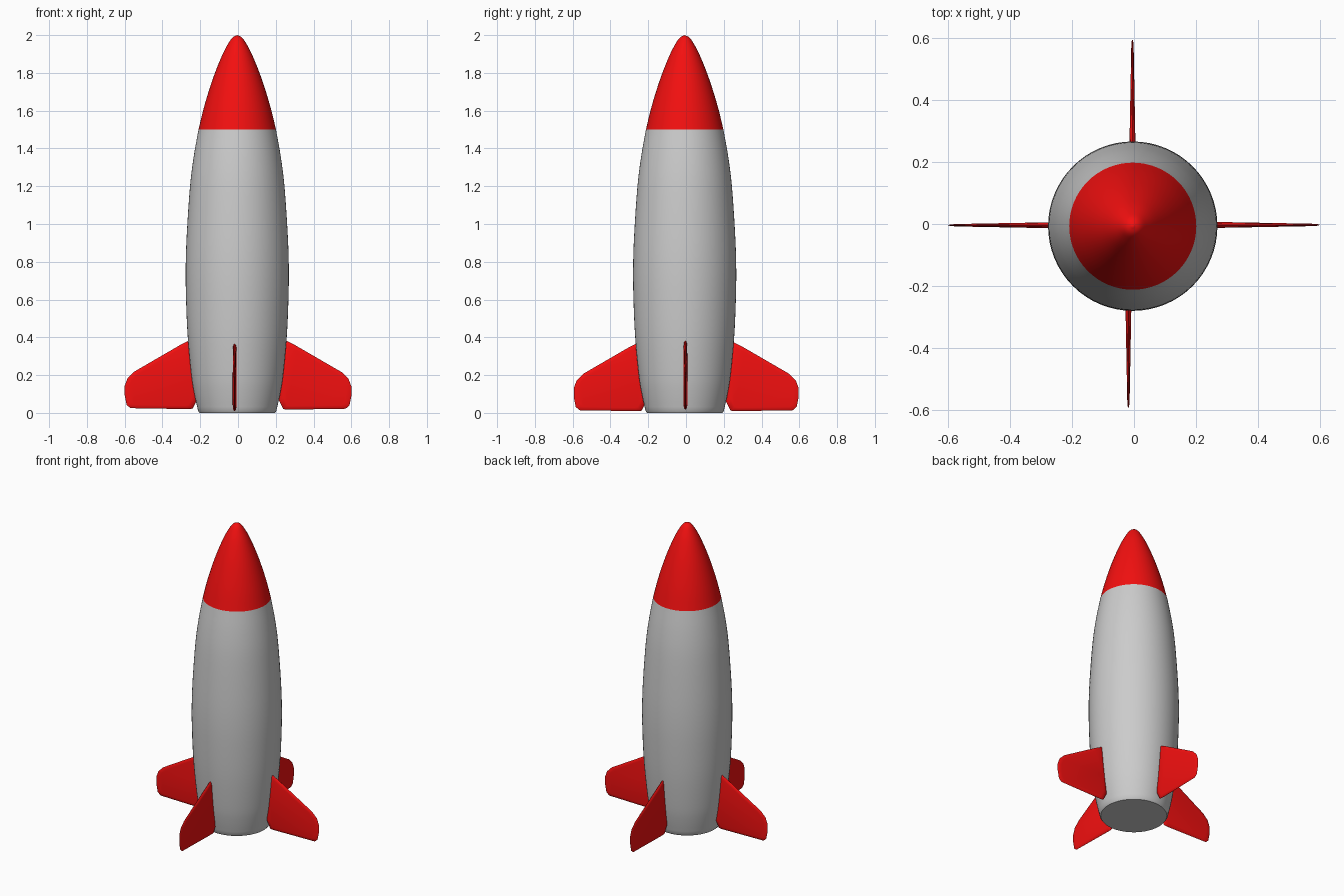
import bpy, bmesh, math
from mathutils import Vector, Matrix

if "Cube" in bpy.data.objects:
    bpy.data.objects.remove(bpy.data.objects["Cube"])

CENTRE = Vector((-0.004, -0.007, 0))

red = bpy.data.materials.new("red_paint")
red.diffuse_color = (0.9, 0.005, 0.005, 1)
red.use_nodes = True
red.node_tree.nodes["Principled BSDF"].inputs["Base Color"].default_value = red.diffuse_color


def make_object(name, bm, mat=None, angle=35):
    bmesh.ops.recalc_face_normals(bm, faces=bm.faces)
    mesh = bpy.data.meshes.new(name)
    bm.to_mesh(mesh)
    bm.free()
    ob = bpy.data.objects.new(name, mesh)
    bpy.context.collection.objects.link(ob)
    if mat:
        mesh.materials.append(mat)
    bpy.ops.object.select_all(action='DESELECT')
    ob.select_set(True)
    bpy.context.view_layer.objects.active = ob
    bpy.ops.object.shade_smooth_by_angle(angle=math.radians(angle))
    return ob


def smooth_curve(pts, steps=4):
    # Catmull-Rom through the profile points
    p = [Vector(q) for q in pts]
    p = [2 * p[0] - p[1]] + p + [2 * p[-1] - p[-2]]
    out = []
    for a, b, c, d in zip(p, p[1:], p[2:], p[3:]):
        for i in range(steps):
            t = i / steps
            out.append(0.5 * (2 * b + (c - a) * t + (2 * a - 5 * b + 4 * c - d) * t ** 2
                              + (3 * b - a - 3 * c + d) * t ** 3))
    return out + [p[-2]]


def lathe(name, profile, mat=None, sides=64):
    bm = bmesh.new()
    verts = [bm.verts.new((r, 0, z)) for r, z in profile]
    edges = [bm.edges.new(e) for e in zip(verts, verts[1:])]
    bmesh.ops.spin(bm, geom=verts + edges, cent=(0, 0, 0), axis=(0, 0, 1),
                   angle=math.tau, steps=sides)
    bmesh.ops.remove_doubles(bm, verts=bm.verts, dist=1e-5)
    ob = make_object(name, bm, mat)
    ob.location = CENTRE
    return ob


# Grey body with a closed, slightly rounded base
body = smooth_curve([(0.207, 0.01), (0.227, 0.1), (0.243, 0.2), (0.262, 0.4),
                     (0.271, 0.6), (0.273, 0.77), (0.267, 0.95), (0.25, 1.2),
                     (0.23, 1.36), (0.205, 1.5)])
lathe("body", [(0, 0), (0.2, 0)] + [tuple(v) for v in body])

# Red nose cone
nose = smooth_curve([(0.205, 1.5), (0.181, 1.6), (0.152, 1.7), (0.118, 1.8), (0.077, 1.9),
                     (0.045, 1.96), (0.024, 1.988), (0.0, 2.0)])
lathe("nose_cone", [tuple(v) for v in nose], red)

# Fin outline as (distance from axis, height)
OUTLINE = [(0.25, 0.385), (0.30, 0.36), (0.55, 0.215), (0.585, 0.18), (0.6, 0.14),
           (0.6, 0.09), (0.59, 0.04), (0.57, 0.022), (0.26, 0.017), (0.24, 0.02),
           (0.215, 0.07), (0.225, 0.2)]


def fin(name, angle, offset):
    bm = bmesh.new()
    cx, cz = 0.40, 0.15
    rim = [bm.verts.new((x, 0, z)) for x, z in OUTLINE]
    for side in (-1, 1):
        # raised flat face, thinner towards the tip, bevelled to the rim
        loops = [rim]
        for scale, bulge in ((0.97, 0.6), (0.86, 1.0)):
            loop = []
            for x, z in OUTLINE:
                half = (0.010 - 0.016 * (x - 0.22)) * bulge
                loop.append(bm.verts.new((cx + (x - cx) * scale, side * half,
                                          cz + (z - cz) * scale)))
            loops.append(loop)
        n = len(rim)
        for a, b in zip(loops, loops[1:]):
            for i in range(n):
                j = (i + 1) % n
                bm.faces.new((a[i], a[j], b[j], b[i]))
        bm.faces.new(loops[-1])
    ob = make_object(name, bm, red, 50)
    ob.matrix_world = Matrix.Translation(offset) @ Matrix.Rotation(math.radians(angle), 4, 'Z')
    return ob


# Four fins around the tail
fin("right_fin", 0, (0, -0.003, 0))
fin("back_fin", 90, (-0.005, -0.004, -0.008))
fin("left_fin", 180, (0, -0.004, 0.003))
fin("front_fin", 270, (-0.018, 0.006, -0.008))
